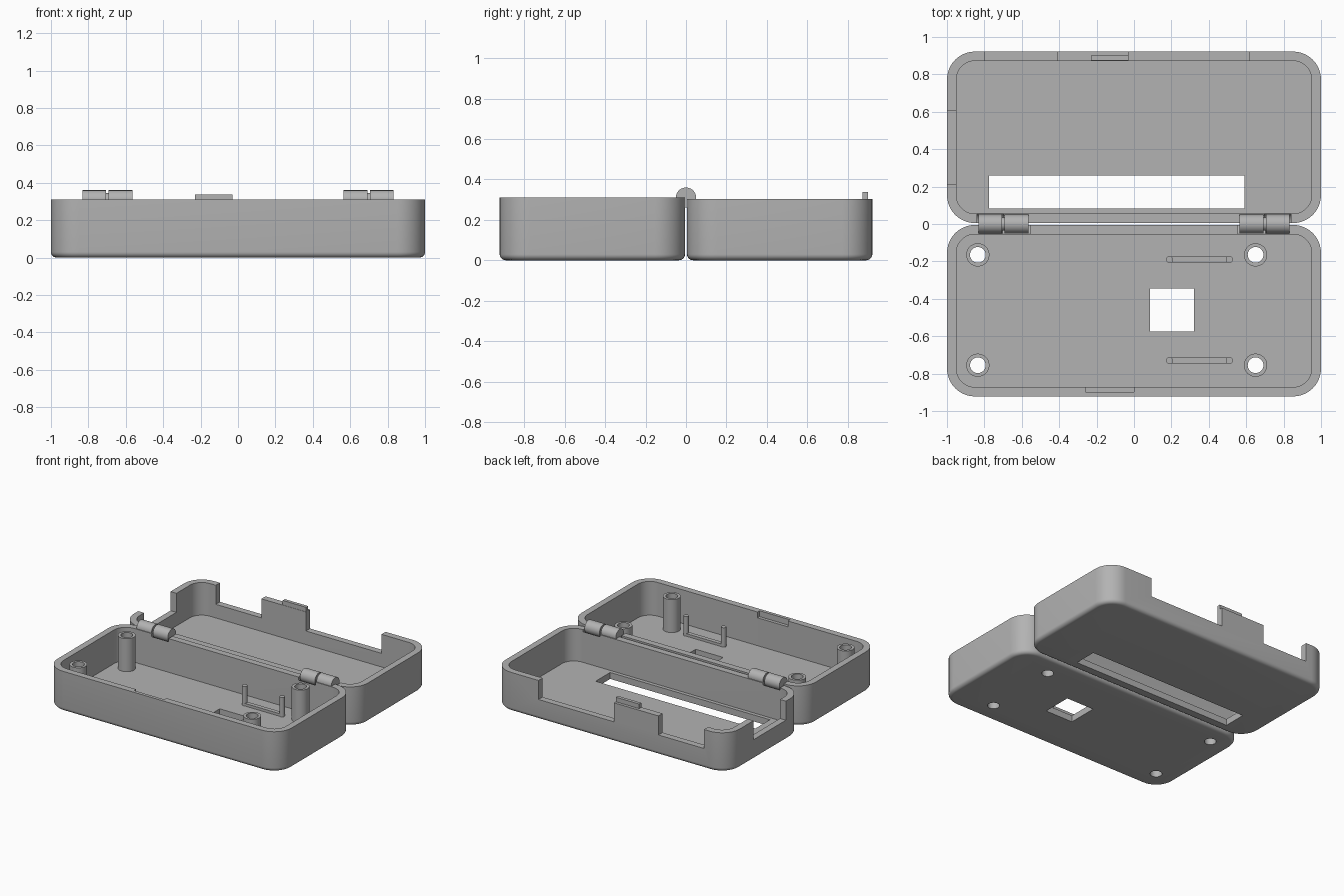
import bpy, bmesh, math
from mathutils import Matrix, Vector

cube = bpy.data.objects.get("Cube")
if cube:
    bpy.data.objects.remove(cube, do_unlink=True)

grey = bpy.data.materials.new("plain_grey")
grey.use_nodes = True
COLOR = (0.45, 0.45, 0.45, 1)
grey.diffuse_color = COLOR
grey.node_tree.nodes["Principled BSDF"].inputs["Base Color"].default_value = COLOR

FLOOR, WALL, CORNER, FILLET = 0.05, 0.05, 0.15, 0.03
HINGE_Z = 0.31


def finish(name, bm):
    bmesh.ops.recalc_face_normals(bm, faces=bm.faces)
    mesh = bpy.data.meshes.new(name)
    bm.to_mesh(mesh)
    bm.free()
    mesh.materials.append(grey)
    ob = bpy.data.objects.new(name, mesh)
    bpy.context.collection.objects.link(ob)
    return ob


def smooth(ob):
    bpy.ops.object.select_all(action='DESELECT')
    ob.select_set(True)
    bpy.context.view_layer.objects.active = ob
    bpy.ops.object.shade_smooth_by_angle(angle=math.radians(35))


def add_box(bm, x0, x1, y0, y1, z0, z1):
    centre = Vector((x0 + x1, y0 + y1, z0 + z1)) / 2
    size = Matrix.Diagonal((x1 - x0, y1 - y0, z1 - z0, 1))
    bmesh.ops.create_cube(bm, size=1, matrix=Matrix.Translation(centre) @ size)


def add_post(bm, x, y, r, z0, z1, seg=32):
    bmesh.ops.create_cone(bm, cap_ends=True, segments=seg, radius1=r, radius2=r, depth=z1 - z0,
                          matrix=Matrix.Translation((x, y, (z0 + z1) / 2)))


def add_rod(bm, x0, x1, r):
    # cylinder along the hinge axis
    turn = Matrix.Rotation(math.pi / 2, 4, 'Y')
    bmesh.ops.create_cone(bm, cap_ends=True, segments=40, radius1=r, radius2=r, depth=x1 - x0,
                          matrix=Matrix.Translation(((x0 + x1) / 2, 0, HINGE_Z)) @ turn)


def rounded_ring(cy, hx, hy, r, z, n=10):
    pts = []
    for quad, (sx, sy) in enumerate([(1, 1), (-1, 1), (-1, -1), (1, -1)]):
        for i in range(n + 1):
            a = math.pi / 2 * (quad + i / n)
            pts.append((sx * (hx - r) + r * math.cos(a), cy + sy * (hy - r) + r * math.sin(a), z))
    return pts


def bridge(bm, a, b):
    for i in range(len(a)):
        j = (i + 1) % len(a)
        bm.faces.new((a[i], a[j], b[j], b[i]))


def tray(name, y0, y1, height):
    # open rounded box lofted from inset rings
    profile = [(FILLET * (1 - math.sin(t)), FILLET * (1 - math.cos(t)))
               for t in [math.pi / 2 * i / 6 for i in range(7)]]
    profile += [(0, height), (WALL, height), (WALL, FLOOR)]
    bm = bmesh.new()
    rings = [[bm.verts.new(p) for p in rounded_ring((y0 + y1) / 2, 1 - d, (y1 - y0) / 2 - d, CORNER - d, z)]
             for d, z in profile]
    for a, b in zip(rings, rings[1:]):
        bridge(bm, a, b)
    bm.faces.new(rings[0])
    bm.faces.new(rings[-1])
    return finish(name, bm)


def cut(ob, bm):
    cutter = finish("cutter", bm)
    cutter.hide_render = True
    mod = ob.modifiers.new("cut", 'BOOLEAN')
    mod.object, mod.operation, mod.solver = cutter, 'DIFFERENCE', 'EXACT'
    bpy.ops.object.select_all(action='DESELECT')
    ob.select_set(True)
    bpy.context.view_layer.objects.active = ob
    bpy.ops.object.modifier_apply(modifier=mod.name)
    bpy.data.objects.remove(cutter, do_unlink=True)
    smooth(ob)


STANDOFFS = [(x, y) for x in (-0.835, 0.65) for y in (-0.165, -0.755)]
INNER, OUTER = (0.555, 0.7), (0.697, 0.84)

# front tray: floor window, screw holes, latch slot, hinge clearance
front = tray("front_tray", -0.922, -0.005, 0.31)
bm = bmesh.new()
add_box(bm, 0.085, 0.32, -0.575, -0.345, -0.1, 0.1)
add_box(bm, -0.26, 0, -0.897, -0.85, 0.265, 0.4)
for x, y in STANDOFFS:
    add_post(bm, x, y, 0.042, -0.1, 0.1)
for s in (-1, 1):
    add_rod(bm, min(s * INNER[0], s * INNER[1]), max(s * INNER[0], s * INNER[1]), 0.06)
cut(front, bm)

# rear tray: long floor slot, wall openings, hinge clearance
rear = tray("rear_tray", 0.005, 0.922, 0.302)
bm = bmesh.new()
add_box(bm, -0.775, 0.59, 0.083, 0.26, -0.1, 0.1)
for x0, x1 in ((-0.8, -0.41), (-0.03, 0.615)):
    add_box(bm, x0, x1, 0.85, 1, 0.155, 0.5)
add_box(bm, -1.1, -0.93, 0.21, 0.605, 0.155, 0.5)
for s in (-1, 1):
    add_rod(bm, min(s * OUTER[0], s * OUTER[1]), max(s * OUTER[0], s * OUTER[1]), 0.06)
cut(rear, bm)

# latch tab on the rear wall
bm = bmesh.new()
add_box(bm, -0.23, -0.03, 0.874, 0.9, 0.25, 0.337)
finish("latch_tab", bm)

# hollow screw standoffs
for i, (x, y) in enumerate(STANDOFFS):
    bm = bmesh.new()
    rings = []
    for r, z in ((0.062, 0.045), (0.062, 0.305), (0.042, 0.305), (0.042, 0.045)):
        rings.append(bmesh.ops.create_circle(
            bm, segments=32, radius=r, matrix=Matrix.Translation((x, y, z)))["verts"])
    for k in range(4):
        bridge(bm, rings[k], rings[(k + 1) % 4])
    smooth(finish(f"standoff_{i + 1}", bm))

# board holders: two thin pegs on a low rib
for label, y in (("rear", -0.19), ("front", -0.73)):
    bm = bmesh.new()
    add_box(bm, 0.19, 0.51, y - 0.016, y + 0.016, 0.045, 0.07)
    for x in (0.19, 0.51):
        add_post(bm, x, y, 0.019, 0.045, 0.2, 20)
    smooth(finish(f"{label}_board_holder", bm))

# hinge knuckles and pins
for label, s in (("left", 1), ("right", -1)):
    for part, a, b, r in (("inner_knuckle", 0.565, 0.692, 0.05),
                          ("outer_knuckle", 0.705, 0.832, 0.05),
                          ("hinge_pin", 0.68, 0.72, 0.035)):
        bm = bmesh.new()
        add_rod(bm, min(s * a, s * b), max(s * a, s * b), r)
        smooth(finish(f"{label}_{part}", bm))
